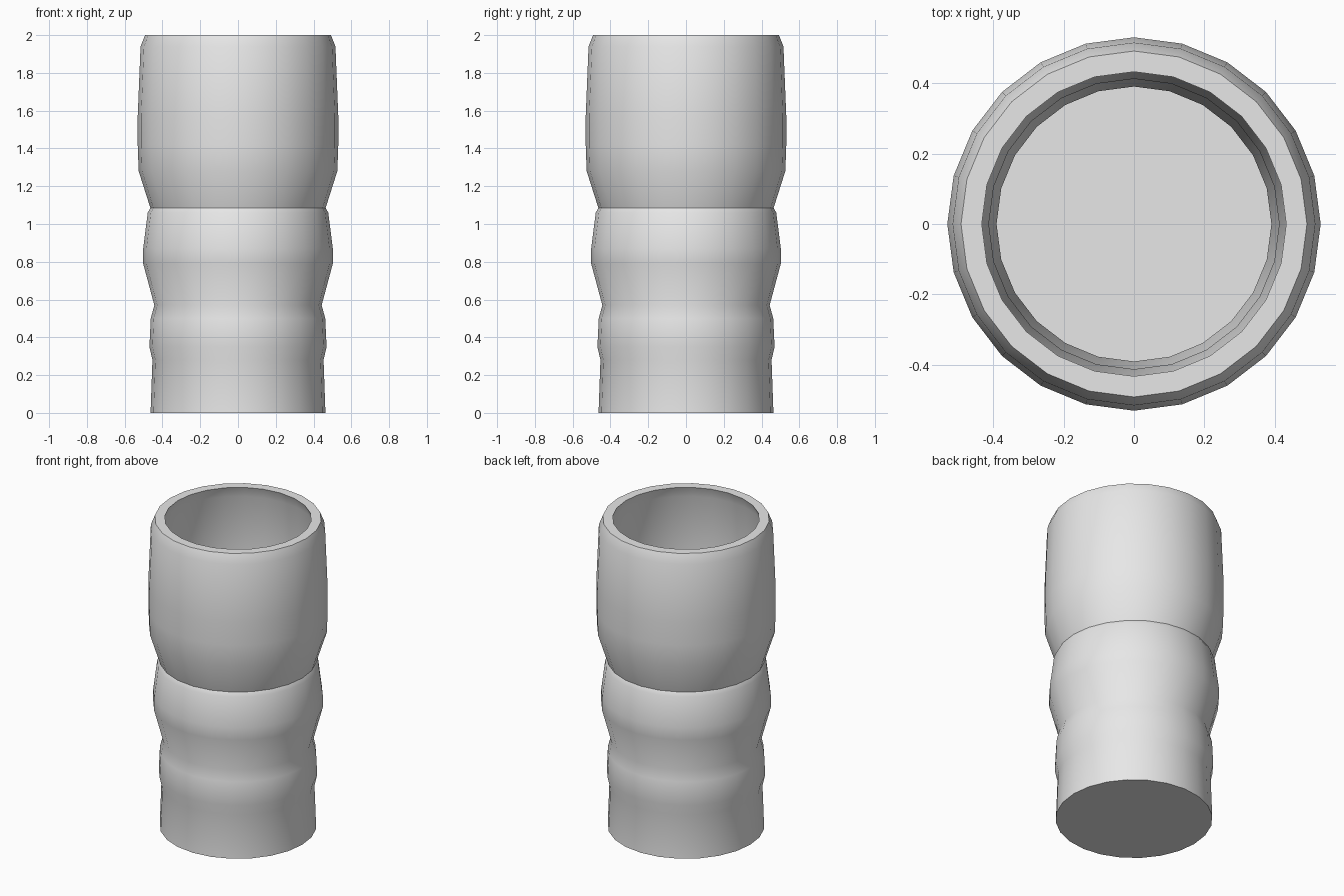
import bpy, bmesh, math
from mathutils import Vector

cube = bpy.data.objects.get("Cube")
if cube:
    bpy.data.objects.remove(cube, do_unlink=True)

SIDES = 24

# Closed wall profile (radius, height): outside going up, over the rim, inside going down
OUTER = [(0, 0), (0.463, 0), (0.453, 0.28), (0.469, 0.35), (0.462, 0.50),
         (0.443, 0.57), (0.502, 0.79), (0.502, 0.87), (0.478, 1.06),
         (0.464, 1.085), (0.526, 1.28), (0.531, 1.42), (0.531, 1.57),
         (0.516, 1.94), (0.492, 2.0)]
INNER = [(0.433, 2.0), (0.461, 1.93), (0.476, 1.57), (0.476, 1.42),
         (0.471, 1.29), (0.413, 1.085), (0.425, 1.04), (0.447, 0.87),
         (0.447, 0.80), (0.391, 0.57), (0.407, 0.49), (0.414, 0.36),
         (0.400, 0.28), (0.407, 0.055), (0, 0.055)]

# Clay grey material
mat = bpy.data.materials.new("clay_grey")
mat.use_nodes = True
grey = (0.8, 0.8, 0.8, 1)
mat.diffuse_color = grey
mat.node_tree.nodes["Principled BSDF"].inputs["Base Color"].default_value = grey

# Spin the profile round the z axis
bm = bmesh.new()
points = [bm.verts.new((0, r, z)) for r, z in OUTER + INNER]
edges = [bm.edges.new(pair) for pair in zip(points, points[1:])]
bmesh.ops.spin(bm, geom=points + edges, cent=(0, 0, 0), axis=(0, 0, 1),
               angle=math.tau, steps=SIDES, use_merge=False, use_duplicate=False)
bmesh.ops.remove_doubles(bm, verts=bm.verts[:], dist=0.0005)
bmesh.ops.recalc_face_normals(bm, faces=bm.faces[:])

# Merge the base and the inner floor into single flat discs
for height in (0, 0.055):
    disc = [f for f in bm.faces if all(abs(v.co.z - height) < 0.001 for v in f.verts)]
    bmesh.ops.dissolve_faces(bm, faces=disc, use_verts=False)

mesh = bpy.data.meshes.new("vase")
bm.to_mesh(mesh)
bm.free()
mesh.materials.append(mat)
vase = bpy.data.objects.new("vase", mesh)
bpy.context.collection.objects.link(vase)

# Smooth walls, crisp rim, base and upper neck
bpy.ops.object.select_all(action='DESELECT')
vase.select_set(True)
bpy.context.view_layer.objects.active = vase
bpy.ops.object.shade_smooth_by_angle(angle=math.radians(33))
